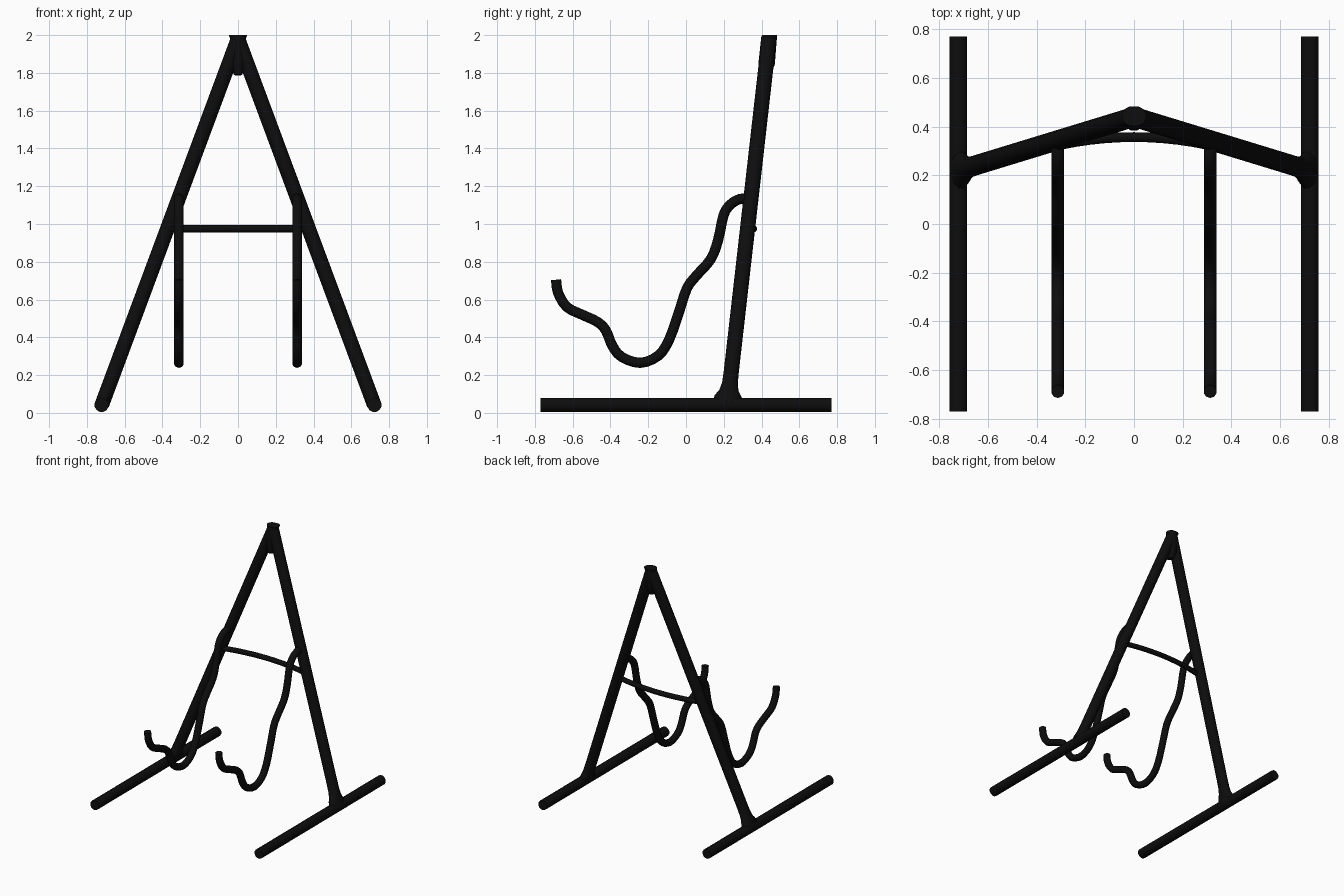
import bpy, bmesh, math
from mathutils import Vector

if "Cube" in bpy.data.objects:
    bpy.data.objects.remove(bpy.data.objects["Cube"])

black = bpy.data.materials.new("black_metal")
black.diffuse_color = (0.004, 0.004, 0.004, 1)
black.use_nodes = True
black.node_tree.nodes["Principled BSDF"].inputs["Base Color"].default_value = black.diffuse_color


def tube(name, path, radii, ref, sides=12, cut_z=None):
    """Sweep an elliptical section along a path; radii = (along ref, across ref)."""
    pts = [Vector(p) for p in path]
    if isinstance(radii, tuple):
        radii = [radii] * len(pts)
    bm = bmesh.new()
    rings = []
    for i, p in enumerate(pts):
        t = (pts[min(i + 1, len(pts) - 1)] - pts[max(i - 1, 0)]).normalized()
        u = Vector(ref)
        u = (u - t * u.dot(t)).normalized()
        v = t.cross(u)
        ring = []
        for k in range(sides):
            a = 2 * math.pi * (k + 0.5) / sides
            ring.append(bm.verts.new(p + u * radii[i][0] * math.cos(a) + v * radii[i][1] * math.sin(a)))
        rings.append(ring)
    for r, s in zip(rings, rings[1:]):
        for k in range(sides):
            j = (k + 1) % sides
            bm.faces.new((r[k], r[j], s[j], s[k]))
    bm.faces.new(rings[0][::-1])
    bm.faces.new(rings[-1])
    if cut_z is not None:
        geom = bm.verts[:] + bm.edges[:] + bm.faces[:]
        cut = bmesh.ops.bisect_plane(bm, geom=geom, plane_co=(0, 0, cut_z), plane_no=(0, 0, 1), clear_outer=True)
        edges = [e for e in cut["geom_cut"] if isinstance(e, bmesh.types.BMEdge)]
        bmesh.ops.holes_fill(bm, edges=edges, sides=0)
    bmesh.ops.recalc_face_normals(bm, faces=bm.faces)
    me = bpy.data.meshes.new(name)
    bm.to_mesh(me)
    bm.free()
    me.materials.append(black)
    ob = bpy.data.objects.new(name, me)
    bpy.context.collection.objects.link(ob)
    bpy.ops.object.select_all(action='DESELECT')
    ob.select_set(True)
    bpy.context.view_layer.objects.active = ob
    bpy.ops.object.shade_smooth_by_angle(angle=math.radians(40))
    return ob


def smooth_path(pts, steps=3):
    """Catmull-Rom through 2D points."""
    q = [Vector(p) for p in pts]
    q = [2 * q[0] - q[1]] + q + [2 * q[-1] - q[-2]]
    out = []
    for a, b, c, d in zip(q, q[1:], q[2:], q[3:]):
        for s in range(steps):
            t = s / steps
            out.append(0.5 * (2 * b + (c - a) * t + (2 * a - 5 * b + 4 * c - d) * t * t
                              + (3 * b - a - 3 * c + d) * t ** 3))
    return out + [q[-2]]


# hook profile in (y, z), tip first
hook = smooth_path([(-.688, .705), (-.677, .635), (-.63, .56), (-.55, .52), (-.466, .48), (-.423, .434),
                    (-.39, .355), (-.34, .296), (-.243, .265), (-.148, .302), (-.09, .386), (-.037, .534),
                    (.005, .66), (.058, .73), (.132, .815), (.17, .915), (.20, 1.05), (.238, 1.105),
                    (.285, 1.132), (.34, 1.135)])

foot, top = Vector((0.72, 0.22, 0.045)), Vector((0, 0.44, 1.98))

for side, s in (("left", -1), ("right", 1)):
    # base rail
    tube(f"base_rail_{side}", [(s * .722, -.77, .042), (s * .722, .77, .042)], (.038, .038), (0, 0, 1))

    # slanted leg with a flared foot, cut flat at the top
    path, radii = [], []
    for t, a in ((0, .085), (.02, .075), (.036, .053), (.056, .043), (.09, .041), (1.06, .041)):
        p = foot.lerp(top, t)
        path.append((s * p.x, p.y, p.z))
        radii.append((a, .040))
    tube(f"leg_{side}", path, radii, (0, 1, 0), cut_z=2.0)

    # instrument-style hook arm
    tube(f"hook_{side}", [(s * .313, p.x, p.y) for p in hook], (.027, .027), (1, 0, 0), sides=10)

# bowed crossbar
bar = [(.36 * i / 6, .357 - .045 * (i / 6) ** 2, .975) for i in range(-6, 7)]
tube("crossbar", bar, (.02, .02), (0, 0, 1), sides=10)

# apex gusset between the legs
tube("apex_gusset", [(0, .42, 1.79), (0, .427, 1.85), (0, .44, 1.99)],
     [(.03, .022), (.045, .045), (.043, .043)], (0, 1, 0))
